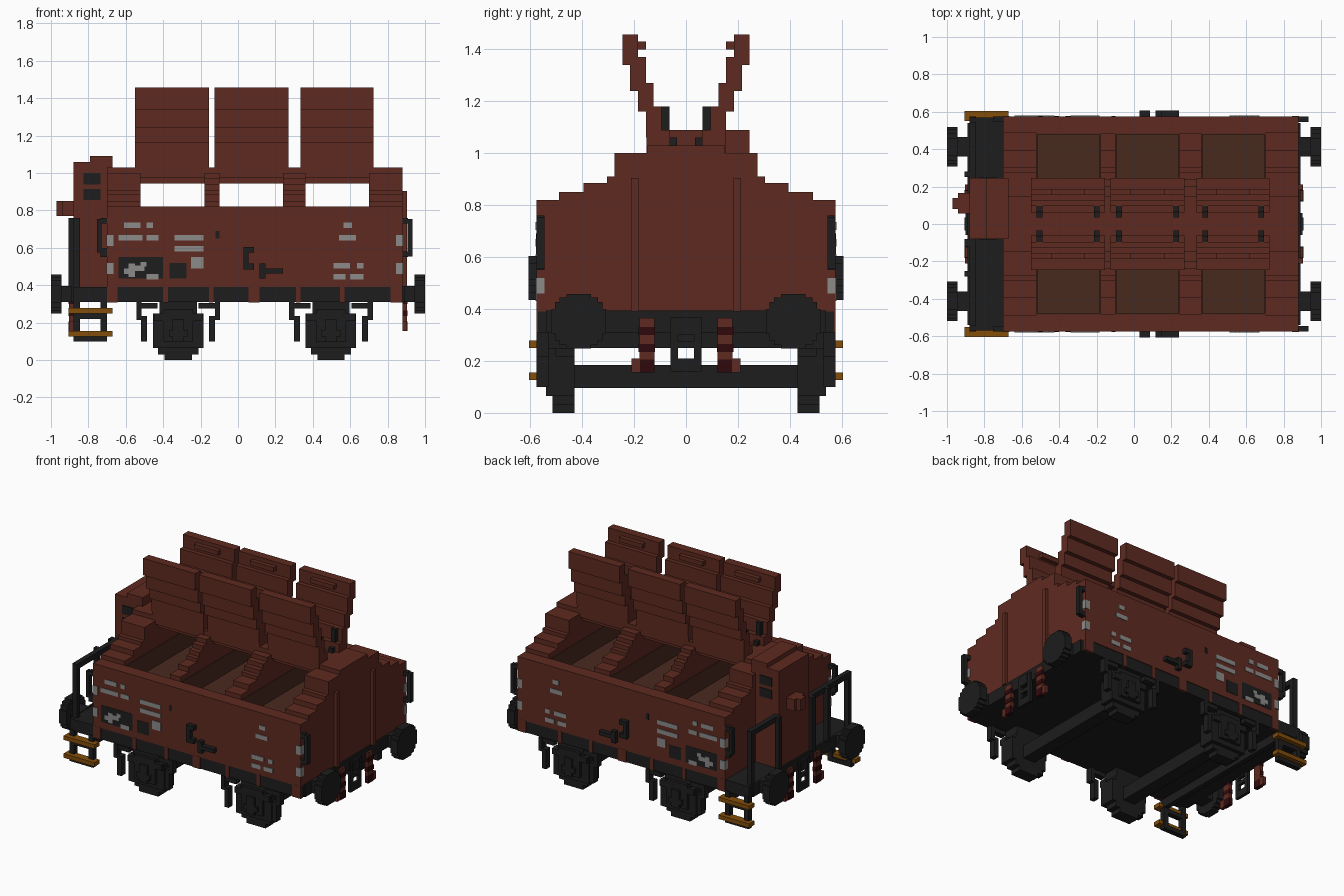
import bpy, bmesh

cube = bpy.data.objects.get("Cube")
if cube:
    bpy.data.objects.remove(cube, do_unlink=True)


def material(name, rgb):
    lin = [((c / 255 + 0.055) / 1.055) ** 2.4 for c in rgb] + [1.0]
    m = bpy.data.materials.new(name)
    m.diffuse_color = lin
    m.use_nodes = True
    bsdf = next(n for n in m.node_tree.nodes if n.type == 'BSDF_PRINCIPLED')
    bsdf.inputs["Base Color"].default_value = lin
    return m


BROWN = material("rust brown", (94, 42, 32))
INNER = material("hold brown", (73, 42, 31))
BLACK = material("soft black", (29, 29, 29))
GREY = material("marking grey", (140, 139, 138))
YELLOW = material("step yellow", (131, 77, 10))
RED = material("hose dark red", (48, 9, 12))


def finish(name, mat, bm):
    me = bpy.data.meshes.new(name)
    bm.to_mesh(me)
    bm.free()
    me.materials.append(mat)
    bpy.context.collection.objects.link(bpy.data.objects.new(name, me))


def part(name, mat, boxes, my=False, mx=False):
    """One object from boxes (x0,x1,y0,y1,z0,z1), optionally repeated across y or x."""
    boxes = list(boxes)
    if my:
        boxes += [(a, b, -d, -c, e, f) for a, b, c, d, e, f in boxes]
    if mx:
        boxes += [(-b, -a, c, d, e, f) for a, b, c, d, e, f in boxes]
    bm = bmesh.new()
    for x0, x1, y0, y1, z0, z1 in boxes:
        for v in bmesh.ops.create_cube(bm, size=1)["verts"]:
            v.co = ((x0 + x1) / 2 + v.co.x * (x1 - x0),
                    (y0 + y1) / 2 + v.co.y * (y1 - y0),
                    (z0 + z1) / 2 + v.co.z * (z1 - z0))
    finish(name, mat, bm)


def gable(name, mat, x0, x1, pts):
    """Stepped gable extruded along x; pts are (half width, top height) from the eaves up."""
    half = [(pts[0][0], 0.39)]
    for i, (y, z) in enumerate(pts):
        half.append((y, z))
        if i + 1 < len(pts):
            half.append((pts[i + 1][0], z))
    prof = half + [(-y, z) for y, z in reversed(half)]
    bm = bmesh.new()
    f = bm.faces.new([bm.verts.new((x0, y, z)) for y, z in prof])
    ext = bmesh.ops.extrude_face_region(bm, geom=[f])
    for v in ext["geom"]:
        if isinstance(v, bmesh.types.BMVert):
            v.co.x = x1
    bmesh.ops.recalc_face_normals(bm, faces=bm.faces)
    finish(name, mat, bm)


# Body: stepped end blocks, side walls, hold and dividers
END = [(0.575, 0.82), (0.49, 0.85), (0.395, 0.885), (0.305, 0.91), (0.275, 1.0), (0.15, 1.03)]
DIVIDER = [(0.484, 0.85), (0.395, 0.885), (0.305, 0.91), (0.275, 0.94), (0.24, 0.97),
           (0.20, 1.0), (0.15, 1.03)]
gable("end_block_rear", BROWN, -0.70, -0.52, END)
gable("end_block_front", BROWN, 0.70, 0.88, END)
gable("divider_rear", BROWN, -0.18, -0.10, DIVIDER)
gable("divider_front", BROWN, 0.24, 0.36, DIVIDER)
part("side_walls", BROWN, [(-0.52, 0.70, 0.485, 0.575, 0.39, 0.82)], my=True)
part("hold_floor", INNER, [(-0.52, 0.70, -0.485, 0.485, 0.39, 0.69)])
part("hold_lining", INNER, [b for a, c in ((-0.52, -0.18), (-0.10, 0.24), (0.36, 0.70)) for b in (
    (a, a + 0.006, -0.48, 0.48, 0.68, 0.815), (c - 0.006, c, -0.48, 0.48, 0.68, 0.815),
    (a, c, 0.479, 0.485, 0.68, 0.815), (a, c, -0.485, -0.479, 0.68, 0.815))])
part("roof_ridge", BROWN, [(-0.53, 0.71, -0.125, 0.125, 0.945, 1.028)])

# Open roof flaps, stepped outward
for i, (a, b) in enumerate([(-0.55, -0.155), (-0.125, 0.27), (0.335, 0.725)]):
    m = (a + b) / 2
    part(f"roof_flap_{i}", BROWN, [
        (a, b, 0.062, 0.125, 1.02, 1.09), (a, b, 0.10, 0.152, 0.975, 1.06),
        (a, b, 0.095, 0.155, 1.06, 1.18), (a, b, 0.125, 0.185, 1.16, 1.27),
        (a, b, 0.155, 0.215, 1.24, 1.37), (a, b, 0.185, 0.245, 1.34, 1.457),
        (m - 0.09, m + 0.09, 0.155, 0.185, 1.40, 1.43)], my=True)
    part(f"flap_hinges_{i}", BLACK, [
        box for x in (a + 0.03, b - 0.06) for box in (
            (x, x + 0.03, 0.064, 0.095, 1.08, 1.18), (x, x + 0.03, 0.035, 0.064, 1.02, 1.06))], my=True)

# End ribs
part("end_ribs", BROWN, [(0.88, 0.903, 0.182, 0.212, 0.39, 0.905)], my=True)

# Underframe, sill and brown sill posts
part("underframe", BLACK, [(-0.88, 0.88, -0.57, 0.57, 0.31, 0.39)])
part("sill_posts", BROWN, [(a, b, 0.56, 0.576, 0.309, 0.392) for a, b in (
    (-0.70, -0.645), (-0.40, -0.375), (-0.155, -0.13), (0.055, 0.115),
    (0.31, 0.335), (0.545, 0.57), (0.815, 0.88))], my=True)
part("end_beams", BLACK, [(0.875, 0.89, -0.54, 0.54, 0.31, 0.395)], mx=True)
part("platform_beam", BLACK, [(-0.735, -0.70, -0.54, 0.54, 0.25, 0.312)])

# Brake cabin with windows and lamp
part("cabin", BROWN, [(-0.88, -0.67, -0.08, 0.245, 0.39, 1.06),
                      (-0.79, -0.67, -0.08, 0.245, 1.06, 1.09)])
part("cabin_windows", BLACK, [(-0.825, -0.735, y, y + 0.006, z, z + 0.06)
                              for y in (-0.085, 0.244) for z in (0.855, 0.94)])
part("lamp", BROWN, [(-0.97, -0.94, 0.08, 0.14, 0.77, 0.85), (-0.94, -0.88, 0.055, 0.165, 0.77, 0.85)])

# Platform railings and corner grab handles
part("railings", BLACK, [
    (-0.88, -0.845, 0.51, 0.545, 0.36, 0.76), (-0.88, -0.845, 0.245, 0.545, 0.725, 0.76),
    (-0.905, -0.872, 0.25, 0.28, 0.39, 0.76)], my=True)
part("railing_center", BLACK, [(-0.88, -0.845, -0.26, -0.08, 0.725, 0.76),
                               (-0.905, -0.872, -0.12, -0.08, 0.39, 0.76)])
part("grab_handles", BLACK, [
    (a, b, 0.545, 0.576, z, w)
    for a, b, z, w in ((0.905, 0.932, 0.555, 0.755), (0.88, 0.91, 0.73, 0.76), (0.88, 0.91, 0.55, 0.58),
                       (-0.755, -0.73, 0.575, 0.755), (-0.735, -0.70, 0.73, 0.76),
                       (-0.735, -0.70, 0.55, 0.60))], my=True)

# Side levers
part("side_levers", BLACK, [
    (a, b, 0.57, 0.606, z, w)
    for a, b, z, w in ((0.03, 0.057, 0.485, 0.605), (0.05, 0.085, 0.575, 0.605), (0.05, 0.085, 0.485, 0.515),
                       (0.115, 0.24, 0.462, 0.49), (0.115, 0.147, 0.435, 0.515))], my=True)

# Painted plates and markings on both sides
part("dark_panels", BLACK, [
    (a, b, 0.574, 0.577, z, w)
    for a, b, z, w in ((-0.64, -0.40, 0.435, 0.55), (-0.365, -0.275, 0.435, 0.52),
                       (-0.12, -0.10, 0.65, 0.69))], my=True)
MARKS = [(-0.61, -0.52, 0.705, 0.735), (-0.49, -0.455, 0.705, 0.735), (-0.64, -0.51, 0.64, 0.67),
         (-0.49, -0.425, 0.64, 0.67), (-0.34, -0.185, 0.64, 0.67), (-0.34, -0.185, 0.58, 0.61),
         (-0.25, -0.185, 0.49, 0.55), (0.565, 0.61, 0.705, 0.735), (0.54, 0.63, 0.64, 0.67),
         (0.51, 0.60, 0.49, 0.52), (0.635, 0.67, 0.49, 0.52), (0.51, 0.575, 0.43, 0.46),
         (0.60, 0.67, 0.43, 0.46), (-0.61, -0.55, 0.46, 0.49), (-0.585, -0.55, 0.445, 0.515),
         (-0.55, -0.50, 0.475, 0.505), (-0.52, -0.49, 0.50, 0.525), (-0.49, -0.425, 0.43, 0.46)]
part("side_markings", GREY, [(a, b, 0.574, 0.579, z, w) for a, b, z, w in MARKS], my=True)
part("corner_markings", GREY, [b for z in (0.46, 0.61) for b in (
    (-0.703, -0.665, 0.545, 0.578, z, z + 0.06), (0.845, 0.883, 0.545, 0.578, z, z + 0.06))], my=True)


def disc_rows(r):
    """Half width and half height of the boxes that make a stepped disc."""
    return [(r, 0.45 * r), (0.87 * r, 0.7 * r), (0.7 * r, 0.87 * r), (0.45 * r, r)]


# Buffers on both ends
part("buffers", BLACK, [(0.945, 1.0, 0.413 - h, 0.413 + h, 0.353 - v, 0.353 + v) for h, v in disc_rows(0.105)]
     + [(0.88, 0.95, 0.36, 0.465, 0.31, 0.395)], my=True, mx=True)

# Wheel sets with axle boxes and hangers
for name, cx in (("rear", -0.32), ("front", 0.497)):
    part(f"{name}_wheels", BLACK, [
        (cx - h, cx + h, 0.43, 0.515, z, w) for h, z, w in (
            (0.135, 0.065, 0.22), (0.108, 0.03, 0.25), (0.073, 0.0, 0.28), (0.10, 0.22, 0.32))], my=True)
    part(f"{name}_axle", BLACK, [(cx - 0.045, cx + 0.045, -0.44, 0.44, 0.095, 0.185)])
    part(f"{name}_axle_boxes", BLACK, [
        (cx - 0.135, cx + 0.135, 0.50, 0.54, 0.065, 0.25), (cx - 0.10, cx + 0.10, 0.50, 0.54, 0.25, 0.31),
        (cx - 0.08, cx + 0.08, 0.53, 0.56, 0.10, 0.27), (cx - 0.05, cx + 0.05, 0.55, 0.576, 0.125, 0.16),
        (cx - 0.03, cx + 0.03, 0.55, 0.576, 0.10, 0.22), (cx - 0.13, cx + 0.13, 0.53, 0.56, 0.21, 0.25)], my=True)
    part(f"{name}_hangers", BLACK, [b for s in (-1, 1) for b in (
        (cx + s * 0.21 - 0.014, cx + s * 0.21 + 0.014, 0.53, 0.575, 0.215, 0.31),
        (cx + s * 0.182 - 0.016, cx + s * 0.182 + 0.016, 0.53, 0.575, 0.10, 0.235),
        (cx + s * 0.16 - 0.05, cx + s * 0.16 + 0.05, 0.53, 0.57, 0.275, 0.305))], my=True)

# Couplings and brake hoses on both ends
part("couplings", BLACK, [
    (0.88, 0.90, 0.03, 0.06, 0.16, 0.37), (0.88, 0.905, -0.035, 0.035, 0.30, 0.37),
    (0.88, 0.90, -0.04, 0.04, 0.16, 0.21), (0.88, 0.90, -0.04, 0.04, 0.25, 0.275)], my=True, mx=True)
part("brake_hoses", BROWN, [(0.88, 0.903, 0.122, 0.18, 0.20, 0.365),
                            (0.88, 0.903, 0.175, 0.21, 0.155, 0.21)], my=True, mx=True)
part("hose_ends", RED, [(0.88, 0.907, 0.122, 0.178, 0.155, 0.205), (0.88, 0.907, 0.12, 0.182, 0.235, 0.265),
                        (0.88, 0.907, 0.12, 0.182, 0.30, 0.33)], my=True, mx=True)

# Boarding steps below the platform
part("step_frames", BLACK, [
    (-0.88, -0.845, 0.54, 0.575, 0.10, 0.32), (-0.735, -0.70, 0.54, 0.575, 0.10, 0.32),
    (-0.88, -0.70, 0.54, 0.575, 0.22, 0.25), (-0.88, -0.70, 0.54, 0.575, 0.10, 0.13)], my=True)
part("step_boards", YELLOW, [(-0.905, -0.67, 0.55, 0.605, z, z + 0.028) for z in (0.127, 0.25)], my=True)
